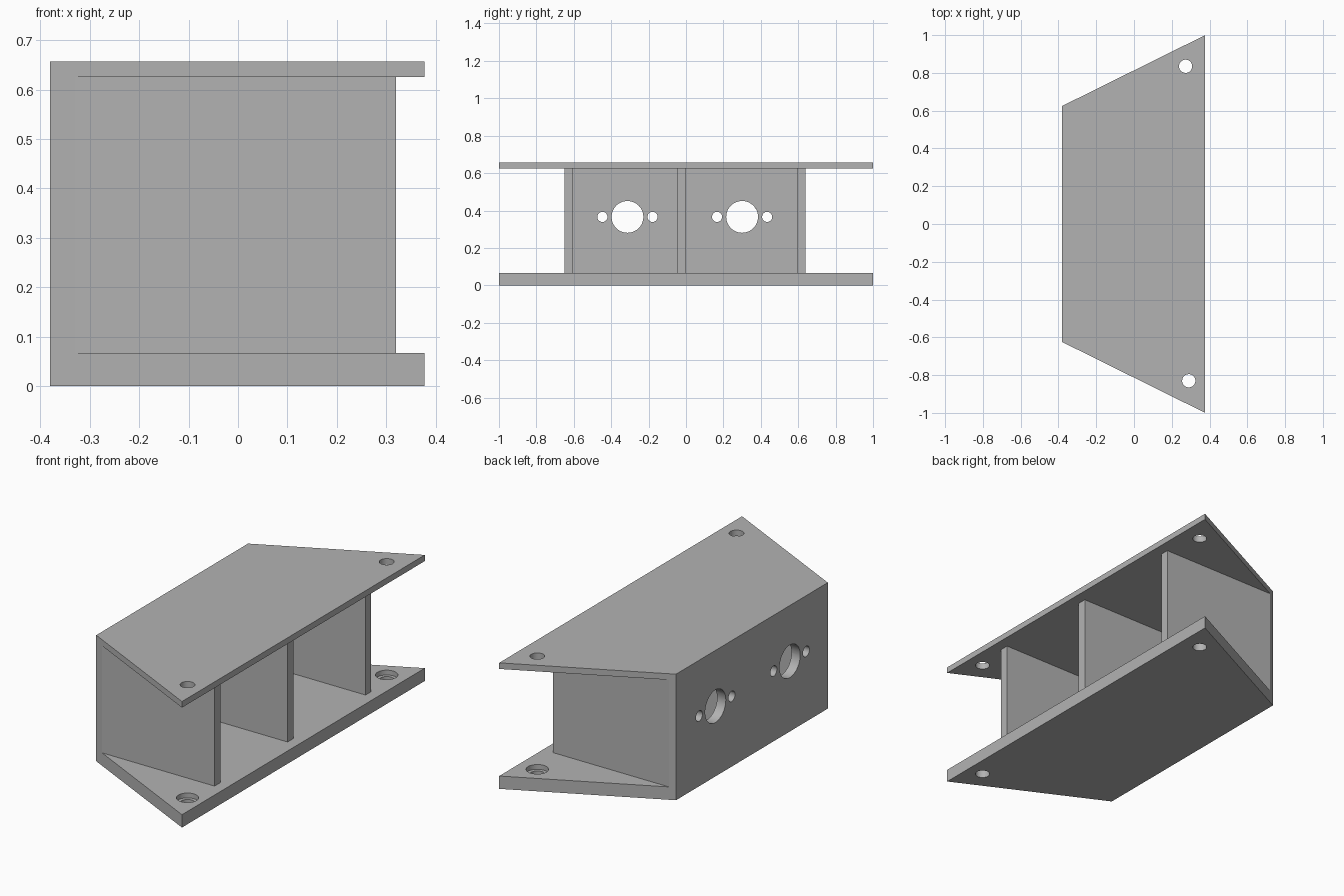
import bpy
import bmesh
import math
from mathutils import Matrix, Vector

old = bpy.data.objects.get("Cube")
if old:
    bpy.data.objects.remove(old, do_unlink=True)

grey = bpy.data.materials.new("plain grey")
grey.use_nodes = True
GREY = (0.45, 0.45, 0.45, 1)
grey.diffuse_color = GREY
grey.node_tree.nodes["Principled BSDF"].inputs["Base Color"].default_value = GREY

# Overall dimensions
BACK, OPEN = -0.38, 0.377
SHORT, LONG = 0.625, 1.0
BASE_TOP, LID_BOTTOM, LID_TOP = 0.067, 0.625, 0.657
WALL_IN = -0.33
SLOPE = (LONG - SHORT) / (OPEN - BACK)


def make_object(name, bm):
    bmesh.ops.recalc_face_normals(bm, faces=bm.faces)
    mesh = bpy.data.meshes.new(name)
    bm.to_mesh(mesh)
    bm.free()
    obj = bpy.data.objects.new(name, mesh)
    bpy.context.collection.objects.link(obj)
    mesh.materials.append(grey)
    return obj


def prism(name, outline, z0, z1):
    bm = bmesh.new()
    face = bm.faces.new([bm.verts.new((x, y, z0)) for x, y in outline])
    top = bmesh.ops.extrude_face_region(bm, geom=[face])["geom"]
    verts = [v for v in top if isinstance(v, bmesh.types.BMVert)]
    bmesh.ops.translate(bm, vec=(0, 0, z1 - z0), verts=verts)
    return make_object(name, bm)


def drill(obj, centre, radius, depth, axis="Z"):
    """Cut a round hole centred on a point, then remove the cutter."""
    turn = Matrix.Rotation(math.pi / 2, 4, "Y") if axis == "X" else Matrix()
    bm = bmesh.new()
    bmesh.ops.create_cone(bm, cap_ends=True, segments=48, radius1=radius,
                          radius2=radius, depth=depth,
                          matrix=Matrix.Translation(Vector(centre)) @ turn)
    cutter = make_object("hole_cutter", bm)
    cutter.hide_render = True
    mod = obj.modifiers.new("hole", "BOOLEAN")
    mod.operation = "DIFFERENCE"
    mod.solver = "EXACT"
    mod.object = cutter
    bpy.context.view_layer.objects.active = obj
    bpy.ops.object.modifier_apply(modifier=mod.name)
    bpy.data.objects.remove(cutter, do_unlink=True)


# Trapezoid base and lid
trapezoid = [(BACK, -SHORT), (OPEN, -LONG), (OPEN, LONG), (BACK, SHORT)]
base = prism("base_plate", trapezoid, 0, BASE_TOP)
lid = prism("top_plate", trapezoid, LID_BOTTOM, LID_TOP)

# Screw holes, with wider recesses on top of the base
for x, y in ((0.273, 0.835), (0.29, -0.83)):
    drill(lid, (x, y, LID_TOP), 0.035, 0.2)
    drill(base, (x, y, BASE_TOP), 0.053, 0.05)
    drill(base, (x, y, 0.03), 0.035, 0.2)

# Back wall with ends that follow the slanted plate edges
edge = SHORT + SLOPE * (WALL_IN - BACK)
corner = BACK + (0.64 - SHORT) / SLOPE
wall = prism("back_wall", [(BACK, -SHORT), (WALL_IN, -edge), (WALL_IN, 0.64),
                           (corner, 0.64), (BACK, SHORT)], BASE_TOP, LID_BOTTOM)

# Large openings, each flanked by two small ones
for y in (-0.313, 0.3):
    for offset, radius in ((-0.134, 0.027), (0, 0.085), (0.134, 0.027)):
        drill(wall, (BACK, y + offset, 0.366), radius, 0.3, "X")

# Upright ribs
ribs = []
for name, y0, y1 in (("right_rib", -0.65, -0.603), ("middle_rib", -0.048, 0),
                     ("left_rib", 0.593, 0.64)):
    ribs.append(prism(name, [(WALL_IN, y0), (0.32, y0), (0.32, y1), (WALL_IN, y1)],
                      BASE_TOP, LID_BOTTOM))

# Smooth hole walls, crisp plate edges
bpy.ops.object.select_all(action="DESELECT")
for obj in [base, lid, wall] + ribs:
    obj.select_set(True)
bpy.context.view_layer.objects.active = base
bpy.ops.object.shade_smooth_by_angle(angle=math.radians(25))
